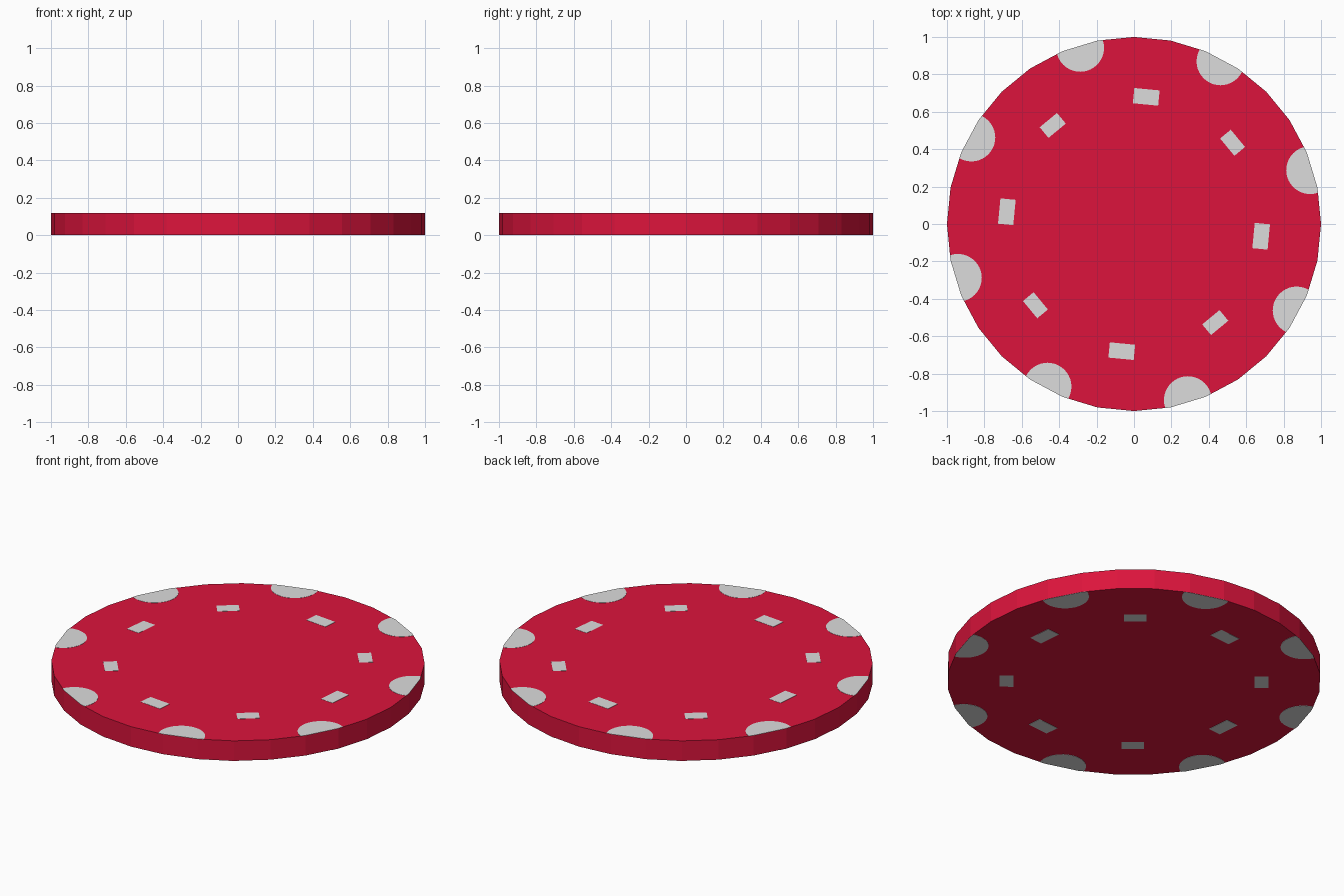
import bpy, bmesh, math
from mathutils import Matrix, Vector

if "Cube" in bpy.data.objects:
    bpy.data.objects.remove(bpy.data.objects["Cube"])

SIDES, THICK, PLATE = 32, 0.12, 0.001


def material(name, rgb):
    m = bpy.data.materials.new(name)
    m.diffuse_color = (*rgb, 1)
    m.use_nodes = True
    m.node_tree.nodes["Principled BSDF"].inputs["Base Color"].default_value = m.diffuse_color
    return m


red = material("crimson red", (0.716, 0.007, 0.045))
grey = material("pale grey", (0.716, 0.716, 0.716))


def finish(name, bm, mat):
    bmesh.ops.recalc_face_normals(bm, faces=bm.faces)
    me = bpy.data.meshes.new(name)
    bm.to_mesh(me)
    bm.free()
    me.materials.append(mat)
    ob = bpy.data.objects.new(name, me)
    bpy.context.collection.objects.link(ob)
    return ob


def plate(name, points):
    """Thin plate on the upper face, trimmed to the chip's 32-sided outline."""
    bm = bmesh.new()
    bm.faces.new([bm.verts.new((x, y, THICK - PLATE)) for x, y in points])
    apothem = math.cos(math.pi / SIDES)
    for i in range(SIDES):
        a = (i + 0.5) * math.tau / SIDES
        n = Vector((math.cos(a), math.sin(a), 0))
        bmesh.ops.bisect_plane(bm, geom=bm.verts[:] + bm.edges[:] + bm.faces[:],
                               plane_co=n * apothem, plane_no=n, clear_outer=True)
    ext = bmesh.ops.extrude_face_region(bm, geom=bm.faces[:])["geom"]
    bmesh.ops.translate(bm, verts=[v for v in ext if isinstance(v, bmesh.types.BMVert)],
                        vec=(0, 0, PLATE))
    # same plate on the underside: the chip turned over about the y axis
    under = bm.copy()
    bmesh.ops.transform(under, verts=under.verts,
                        matrix=Matrix.Translation((0, 0, THICK)) @ Matrix.Rotation(math.pi, 4, 'Y'))
    finish(name + "_top", bm, grey)
    finish(name + "_bottom", under, grey)


# chip body
bm = bmesh.new()
bmesh.ops.create_cone(bm, cap_ends=True, segments=SIDES, radius1=1, radius2=1,
                      depth=THICK - 2 * PLATE, matrix=Matrix.Translation((0, 0, THICK / 2)))
finish("chip_body", bm, red)

for k in range(8):
    # round spots running off the rim
    a = math.radians(17 + 45 * k)
    cx, cy = 0.985 * math.cos(a), 0.985 * math.sin(a)
    plate(f"edge_spot_{k}", [(cx + 0.128 * math.cos(t * math.tau / 40),
                              cy + 0.128 * math.sin(t * math.tau / 40)) for t in range(40)])
    # inner ring of dashes, alternating large and small
    b = math.radians(39.5 + 45 * k)
    half_t, half_r = (0.068, 0.041) if k % 2 else (0.06, 0.037)
    c, s = math.cos(b), math.sin(b)
    # dashes follow the ring
    corners = [(0.683 + i * half_r, j * half_t) for i, j in ((-1, -1), (1, -1), (1, 1), (-1, 1))]
    plate(f"inner_dash_{k}", [(r * c - t * s, r * s + t * c) for r, t in corners])
